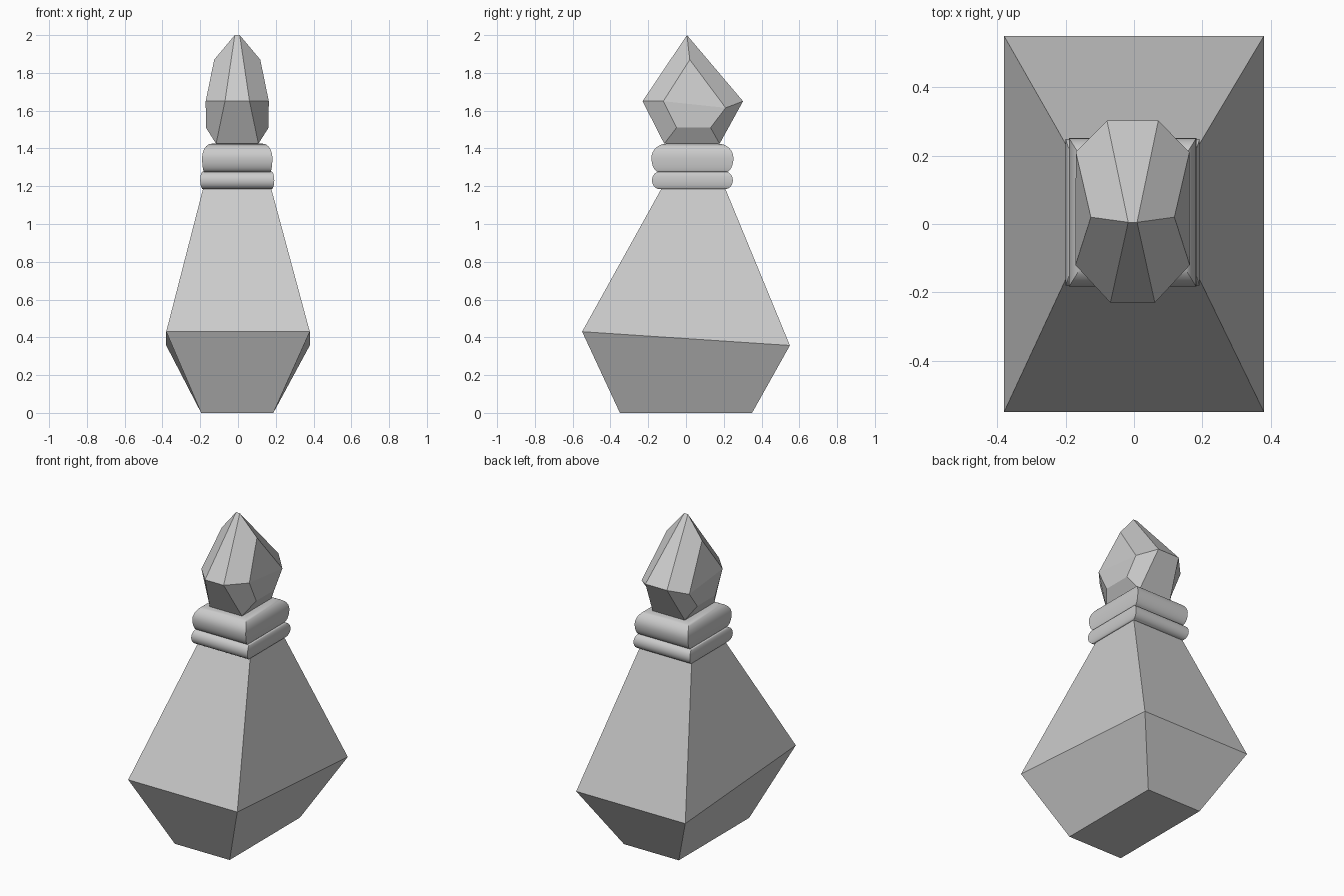
import bpy, bmesh, math

if "Cube" in bpy.data.objects:
    bpy.data.objects.remove(bpy.data.objects["Cube"])

CX, CY = -0.004, 0.034  # neck centre


def rect(x0, x1, y0, y1, z_front, z_back):
    """Rectangular loop, front edge first."""
    return [(x0, y0, z_front), (x1, y0, z_front), (x1, y1, z_back), (x0, y1, z_back)]


def finish(name, bm, smooth=False):
    bmesh.ops.recalc_face_normals(bm, faces=bm.faces[:])
    mesh = bpy.data.meshes.new(name)
    bm.to_mesh(mesh)
    bm.free()
    obj = bpy.data.objects.new(name, mesh)
    bpy.context.collection.objects.link(obj)
    if smooth:
        bpy.ops.object.select_all(action='DESELECT')
        obj.select_set(True)
        bpy.context.view_layer.objects.active = obj
        bpy.ops.object.shade_smooth_by_angle(angle=math.radians(35))
    return obj


def loft(name, loops, smooth=False):
    """Skin a stack of equal loops and cap both ends."""
    bm = bmesh.new()
    rows = [[bm.verts.new(p) for p in loop] for loop in loops]
    n = len(rows[0])
    for a, b in zip(rows, rows[1:]):
        for i in range(n):
            j = (i + 1) % n
            bm.faces.new((a[i], a[j], b[j], b[i]))
    bm.faces.new(rows[0])
    bm.faces.new(rows[-1])
    return finish(name, bm, smooth)


def collar(name, z0, z1, hx, hy, low, high, steps=16):
    """Rectangular ring with a rounded side; low/high are (x, y) insets."""
    loops = []
    for i in range(steps + 1):
        t = -math.pi / 2 + math.pi * i / steps
        inset = low if t < 0 else high
        k = 1 - math.cos(t)
        x, y = hx - inset[0] * k, hy - inset[1] * k
        z = (z0 + z1) / 2 + (z1 - z0) / 2 * math.sin(t)
        loops.append(rect(CX - x, CX + x, CY - y, CY + y, z, z))
    return loft(name, loops, True)


# Bottle body: narrow foot, slanted shoulder line, tapering neck
loft("bottle_body", [
    rect(-0.195, 0.187, -0.35, 0.35, 0, 0),
    rect(-0.38, 0.38, -0.55, 0.55, 0.43, 0.357),
    rect(-0.185, 0.176, -0.13, 0.208, 1.187, 1.187),
])

# Two rounded collars around the neck
collar("lower_collar", 1.185, 1.277, 0.196, 0.214, (0.014, 0.04), (0.014, 0.04))
collar("upper_collar", 1.275, 1.425, 0.186, 0.217, (0.012, 0.04), (0.05, 0.08))

# Faceted stopper: pentagon outline (y, z, half width) with raised side facets
outer = [(0.005, 2.0, 0.013), (0.302, 1.65, 0.075), (0.178, 1.425, 0.112),
         (-0.115, 1.425, 0.112), (-0.23, 1.65, 0.065)]
inner = [(0.02, 1.87, 0.122), (0.21, 1.615, 0.166), (0.13, 1.51, 0.166),
         (-0.05, 1.51, 0.166), (-0.12, 1.65, 0.167)]
bm = bmesh.new()
edges = []
for s in (-1, 1):
    o, n = [[bm.verts.new((CX + s * w, y, z)) for y, z, w in ring]
            for ring in (outer, inner)]
    for i in range(5):
        j = (i + 1) % 5
        bm.faces.new((o[i], o[j], n[j], n[i]))
    bm.faces.new((n[0], n[1], n[4]))
    bm.faces.new((n[1], n[2], n[3], n[4]))
    edges.append(o)
left, right = edges
for i in range(5):
    j = (i + 1) % 5
    bm.faces.new((left[i], left[j], right[j], right[i]))
finish("stopper", bm)
